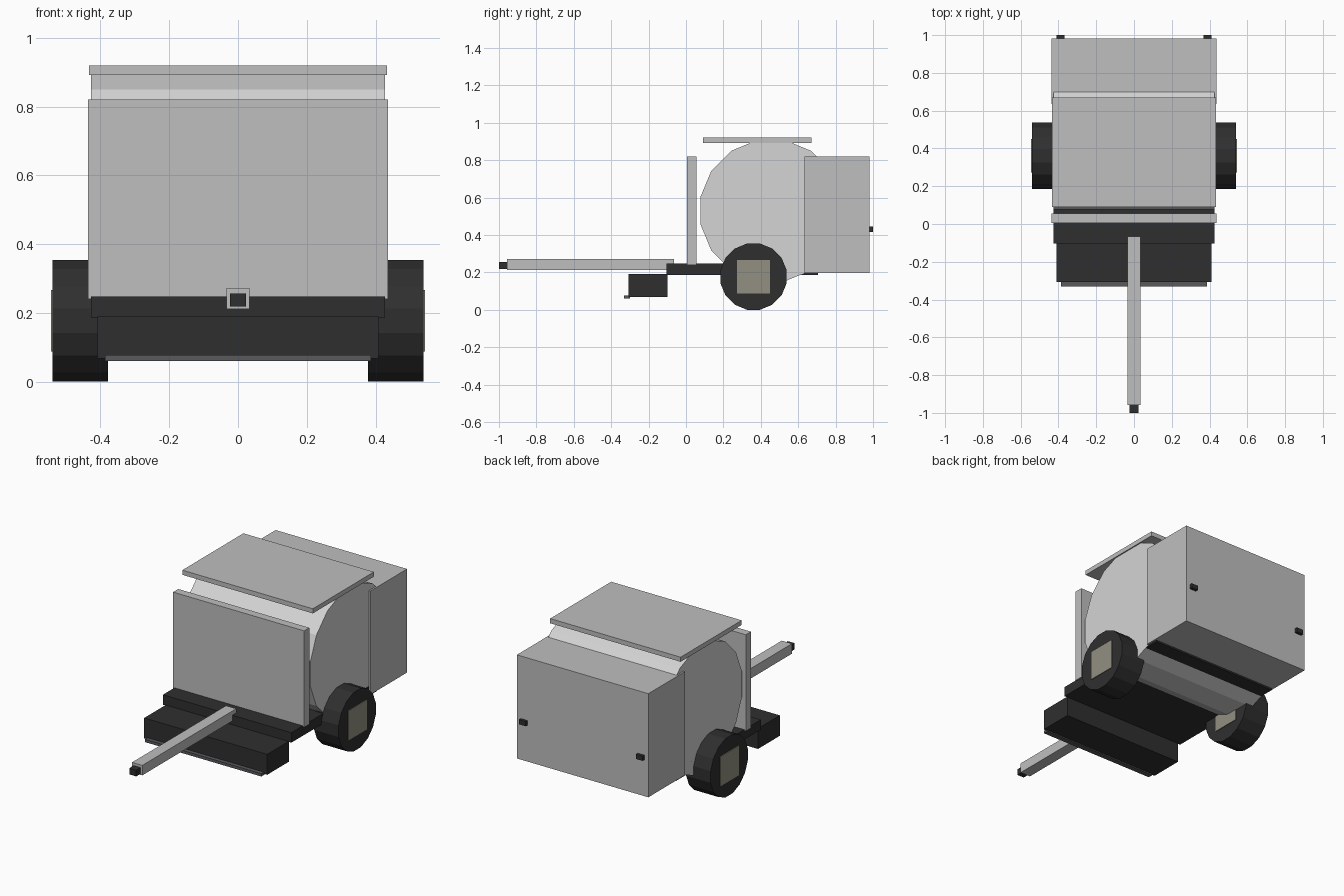
import bpy, bmesh, math

default = bpy.data.objects.get("Cube")
if default:
    bpy.data.objects.remove(default, do_unlink=True)


def material(name, rgb):
    mat = bpy.data.materials.new(name)
    mat.use_nodes = True
    mat.diffuse_color = (*rgb, 1)
    mat.node_tree.nodes["Principled BSDF"].inputs["Base Color"].default_value = (*rgb, 1)
    return mat


PANEL = material("panel grey", (0.52, 0.52, 0.52))
DRUM = material("pale grey", (0.66, 0.66, 0.66))
BLACK = material("chassis black", (0.028, 0.028, 0.028))
STEP = material("step grey", (0.1, 0.1, 0.11))
HUB = material("hub beige", (0.29, 0.28, 0.22))


def finish(name, bm, mat):
    bmesh.ops.recalc_face_normals(bm, faces=bm.faces)
    mesh = bpy.data.meshes.new(name)
    bm.to_mesh(mesh)
    bm.free()
    mesh.materials.append(mat)
    obj = bpy.data.objects.new(name, mesh)
    bpy.context.collection.objects.link(obj)
    return obj


def box(name, x, y, z, mat):
    """Box from (low, high) ranges on each axis."""
    bm = bmesh.new()
    bmesh.ops.create_cube(bm, size=1)
    for v in bm.verts:
        v.co = [(r[0] + r[1]) / 2 + c * (r[1] - r[0]) for c, r in zip(v.co, (x, y, z))]
    return finish(name, bm, mat)


def prism(name, x, cy, cz, apothem, mat, sides=16):
    """Polygonal drum lying along x, with flats at top, bottom, front and back."""
    bm = bmesh.new()
    radius = apothem / math.cos(math.pi / sides)
    ring = []
    for i in range(sides):
        a = 2 * math.pi * (i + 0.5) / sides
        ring.append(bm.verts.new((x[0], cy + radius * math.cos(a), cz + radius * math.sin(a))))
    cap = bm.faces.new(ring)
    out = bmesh.ops.extrude_face_region(bm, geom=[cap], use_keep_orig=True)
    for v in out["geom"]:
        if isinstance(v, bmesh.types.BMVert):
            v.co.x = x[1]
    return finish(name, bm, mat)


def wide(half):
    return (-half, half)


# Body: drum, with flat panels around it and a cabinet behind
prism("drum", wide(0.427), 0.455, 0.53, 0.377, DRUM)
box("front_panel", wide(0.436), (0.006, 0.055), (0.24, 0.82), PANEL)
box("top_panel", wide(0.434), (0.091, 0.671), (0.892, 0.92), PANEL)
box("rear_cabinet", wide(0.437), (0.634, 0.982), (0.197, 0.82), PANEL)

# Chassis, front storage box and step
box("chassis", wide(0.427), (-0.103, 0.706), (0.187, 0.247), BLACK)
box("storage_box", wide(0.409), (-0.307, -0.1), (0.067, 0.19), BLACK)
box("step", wide(0.387), (-0.331, -0.3), (0.06, 0.077), STEP)

# Towing bar
box("drawbar", wide(0.034), (-0.958, -0.065), (0.212, 0.272), PANEL)
box("hitch", wide(0.023), (-1.0, -0.95), (0.219, 0.256), BLACK)

# Wheels, hubs and rear lamps on both sides
for side, s in (("left", 1), ("right", -1)):
    def span(a, b):
        return tuple(sorted((s * a, s * b)))
    prism(side + "_wheel", span(0.378, 0.54), 0.361, 0.177, 0.177, BLACK)
    box(side + "_hub", span(0.374, 0.544), (0.272, 0.449), (0.088, 0.266), HUB)
    box(side + "_rear_lamp", span(0.367, 0.411), (0.975, 1.0), (0.416, 0.444), BLACK)
